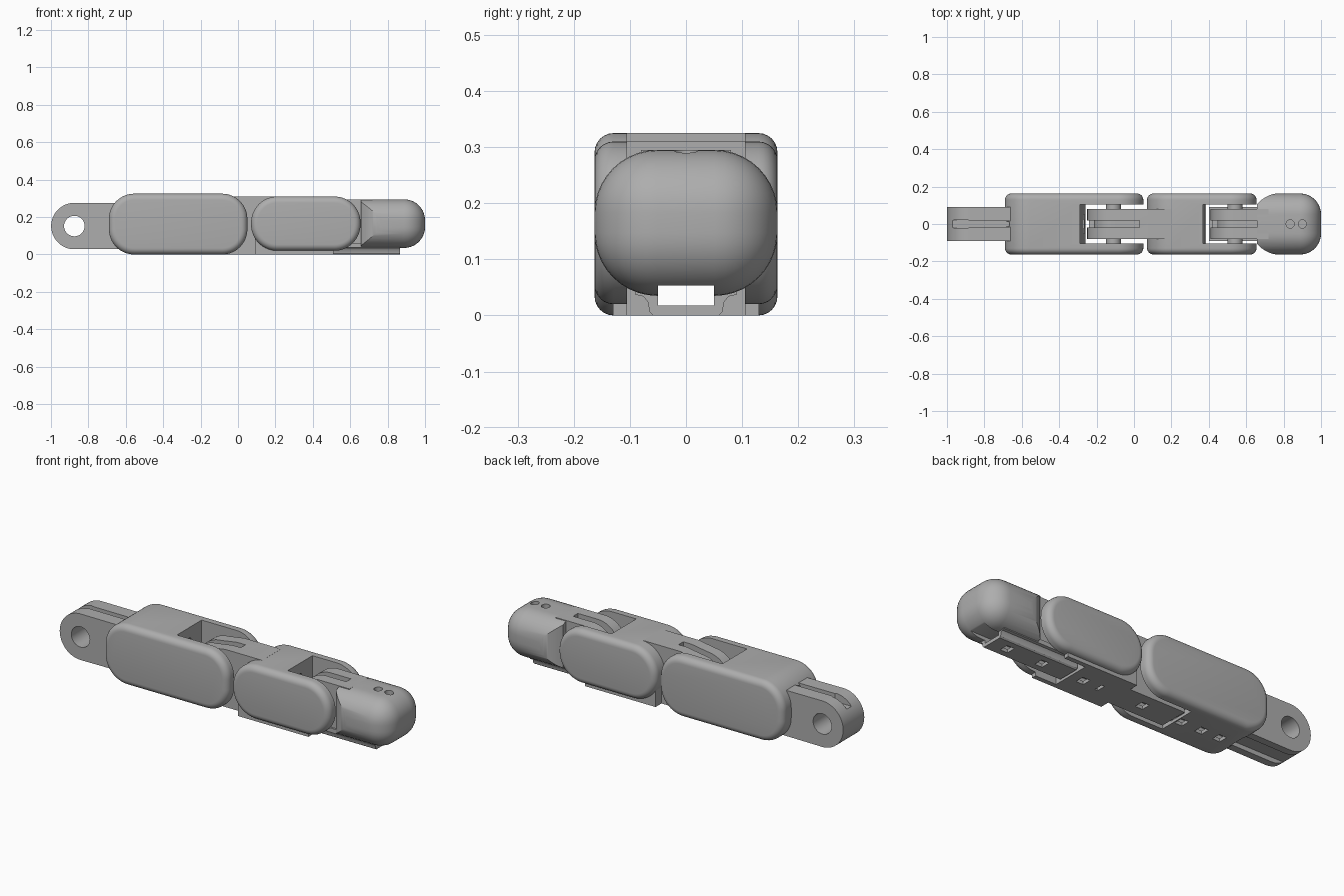
import bpy, bmesh
from math import sin, cos, radians
from mathutils import Vector

if bpy.data.objects.get("Cube"):
    bpy.data.objects.remove(bpy.data.objects["Cube"])

grey = bpy.data.materials.new("matte grey")
grey.use_nodes = True
grey.diffuse_color = (0.42, 0.42, 0.42, 1)
grey.node_tree.nodes["Principled BSDF"].inputs["Base Color"].default_value = grey.diffuse_color


def arc(cx, cy, r, a0, a1, n=16):
    steps = [radians(a0 + (a1 - a0) * i / n) for i in range(n + 1)]
    return [(cx + r * cos(a), cy + r * sin(a)) for a in steps]


def rounded(x0, x1, z0, z1, r):
    return (arc(x1 - r, z1 - r, r, 0, 90) + arc(x0 + r, z1 - r, r, 90, 180)
            + arc(x0 + r, z0 + r, r, 180, 270) + arc(x1 - r, z0 + r, r, 270, 360))


def prism(name, pts, lo, hi, axis="y", bevel=0):
    """Extrude a closed outline along an axis, optionally rounding both rims."""
    place = {"x": lambda p, d: (d, p[0], p[1]),
             "y": lambda p, d: (p[0], d, p[1]),
             "z": lambda p, d: (p[0], p[1], d)}[axis]
    bm = bmesh.new()
    low = bm.faces.new([bm.verts.new(place(p, lo)) for p in pts])
    bmesh.ops.remove_doubles(bm, verts=bm.verts[:], dist=1e-5)
    low = bm.faces[:][0]
    ext = bmesh.ops.extrude_face_region(bm, geom=[low], use_keep_orig=True)
    moved = [g for g in ext["geom"] if isinstance(g, bmesh.types.BMVert)]
    bmesh.ops.translate(bm, verts=moved, vec=Vector(place((0, 0), hi - lo)))
    bmesh.ops.recalc_face_normals(bm, faces=bm.faces[:])
    if bevel:
        rims = {e for f in bm.faces if len(f.verts) > 4 for e in f.edges}
        bmesh.ops.bevel(bm, geom=list(rims), offset=bevel, segments=6,
                        profile=0.5, affect="EDGES")
    mesh = bpy.data.meshes.new(name)
    bm.to_mesh(mesh)
    bm.free()
    mesh.materials.append(grey)
    ob = bpy.data.objects.new(name, mesh)
    bpy.context.collection.objects.link(ob)
    return ob


def box(name, x0, x1, y0, y1, z0, z1):
    return prism(name, [(x0, z0), (x1, z0), (x1, z1), (x0, z1)], y0, y1)


def combine(ob, other, how="DIFFERENCE"):
    mod = ob.modifiers.new("combine", "BOOLEAN")
    mod.operation, mod.object, mod.solver = how, other, "EXACT"
    bpy.ops.object.select_all(action="DESELECT")
    bpy.context.view_layer.objects.active = ob
    ob.select_set(True)
    bpy.ops.object.modifier_apply(modifier=mod.name)
    bpy.data.objects.remove(other)


def tongue(name, cx, cz, r, x1, z0, z1):
    """Round-nosed hinge tongue with a cord groove over its top and nose."""
    flat = cx + 0.09
    pts = [(x1, z1), (flat, z1)] + arc(cx, cz, r, 92, 268, 28) + [(flat, z0), (x1, z0)]
    ob = prism(name, pts, -0.08, 0.08)
    end = cx + 0.14
    ring = ([(end, cz + 0.3)] + arc(cx, cz, 0.3, 90, 200)
            + arc(cx, cz, r - 0.035, 200, 90) + [(end, cz + r - 0.035)])
    combine(ob, prism("groove", ring, -0.02, 0.02))
    return ob


parts = []

# Mounting tab with eye hole and cord groove
tab = prism("mounting_tab", [(-0.6, 0.275)] + arc(-0.875, 0.152, 0.124, 90, 270, 32)
            + [(-0.6, 0.03)], -0.09, 0.09)
combine(tab, prism("eye", arc(-0.875, 0.152, 0.055, 0, 360, 32), -0.3, 0.3))
combine(tab, box("groove", -1.1, -0.5, -0.015, 0.015, 0.238, 0.5))
combine(tab, prism("groove_end", rounded(-0.98, -0.87, -0.021, 0.021, 0.02), 0.23, 0.5, "z"))
parts.append(tab)

# First link: padded body with a fork at its front end
first = prism("first_link", rounded(-0.69, 0.05, 0, 0.325, 0.135), -0.163, 0.163, bevel=0.034)
combine(first, prism("fork_gap", [(-0.29, 0.5), (-0.29, 0.2), (-0.27, 0.06),
                                  (-0.245, -0.1), (0.3, -0.1), (0.3, 0.5)], -0.105, 0.105))
combine(first, prism("cord_hole", arc(0, 0.25, 0.018, 0, 360), -0.75, -0.2, "x"))
parts.append(first)

# Second link: smaller padded body with its own fork
second = prism("second_link", rounded(0.07, 0.655, 0.02, 0.31, 0.14), -0.163, 0.163, bevel=0.034)
fork = [(0.37, 0.5), (0.37, 0.2), (0.38, 0.06), (0.395, -0.1), (0.9, -0.1), (0.9, 0.5)]
combine(second, prism("fork_gap", fork, -0.105, 0.105))
combine(second, prism("cord_hole", arc(0, 0.235, 0.018, 0, 360), 0.2, 0.5, "x"))
parts.append(second)
parts.append(box("second_link_sole", 0.09, 0.385, -0.13, 0.13, 0, 0.09))
for side, s in (("left", 1), ("right", -1)):
    y0, y1 = sorted((s * 0.105, s * 0.13))
    parts.append(box(side + "_sole_rail", 0.38, 0.51, y0, y1, 0, 0.06))
parts.append(box("second_link_neck", 0.075, 0.2, -0.08, 0.08, 0, 0.31))
parts.append(tongue("second_link_tongue", -0.11, 0.155, 0.14, 0.16, 0, 0.31))
parts.append(box("second_link_strap", -0.24, 0.1, -0.08, 0.08, 0, 0.07))

# Fingertip: rounded block with a curved, narrowing back
tip = box("tip", 0.4, 1.0, -0.163, 0.163, 0.035, 0.295)
bm = bmesh.new()
bm.from_mesh(tip.data)
bmesh.ops.bevel(bm, geom=bm.edges[:], offset=0.112, segments=10, profile=0.5, affect="EDGES")
bm.to_mesh(tip.data)
bm.free()
plan = [(1.2, 0.2), (0.785, 0.2)] + arc(0.785, 0, 0.165, 90, 140) \
    + arc(0.785, 0, 0.165, 220, 270) + [(0.785, -0.2), (1.2, -0.2)]
combine(tip, prism("plan", plan, -0.1, 0.5, "z"), "INTERSECT")
for x in (0.835, 0.90):
    combine(tip, prism("cord_hole", arc(x, 0, 0.022, 0, 360, 20), 0.2, 0.5, "z"))
parts.append(tip)
parts.append(tongue("tip_tongue", 0.54, 0.165, 0.13, 0.72, 0.035, 0.295))
# Strap below the tip, flaring out where it meets the block
strap = [(-0.058, 0), (0.058, 0), (0.065, 0.007), (0.068, 0.024), (0.076, 0.034), (0.09, 0.037),
         (0.09, 0.06), (-0.09, 0.06), (-0.09, 0.037), (-0.076, 0.034), (-0.068, 0.024), (-0.065, 0.007)]
parts.append(prism("tip_strap", strap, 0.40, 0.865, "x"))

# Flat channel through every part, and the small windows that open into it
windows = [-0.52, -0.41, -0.29, -0.05, 0.08, 0.195, 0.31, 0.56, 0.77]
for ob in parts:
    if "rail" in ob.name:
        continue
    combine(ob, box("channel", -1.2, 1.2, -0.05, 0.05, 0.018, 0.053))
    xs = [(ob.matrix_world @ Vector(c)).x for c in ob.bound_box]
    low = min(c[2] for c in ob.bound_box)
    for x in windows:
        if low < 0.015 and min(xs) < x - 0.03 and x + 0.03 < max(xs):
            combine(ob, box("window", x - 0.022, x + 0.022, -0.025, 0.025, -0.05, 0.03))

# Hinge pins
for name, x, z, y in (("first_pin", -0.11, 0.155, 0.12), ("second_pin", 0.54, 0.165, 0.12)):
    parts.append(prism(name, arc(x, z, 0.04, 0, 360, 24), -y, y))

for ob in parts:
    bpy.ops.object.select_all(action="DESELECT")
    bpy.context.view_layer.objects.active = ob
    ob.select_set(True)
    bpy.ops.object.shade_smooth_by_angle(angle=radians(32))
